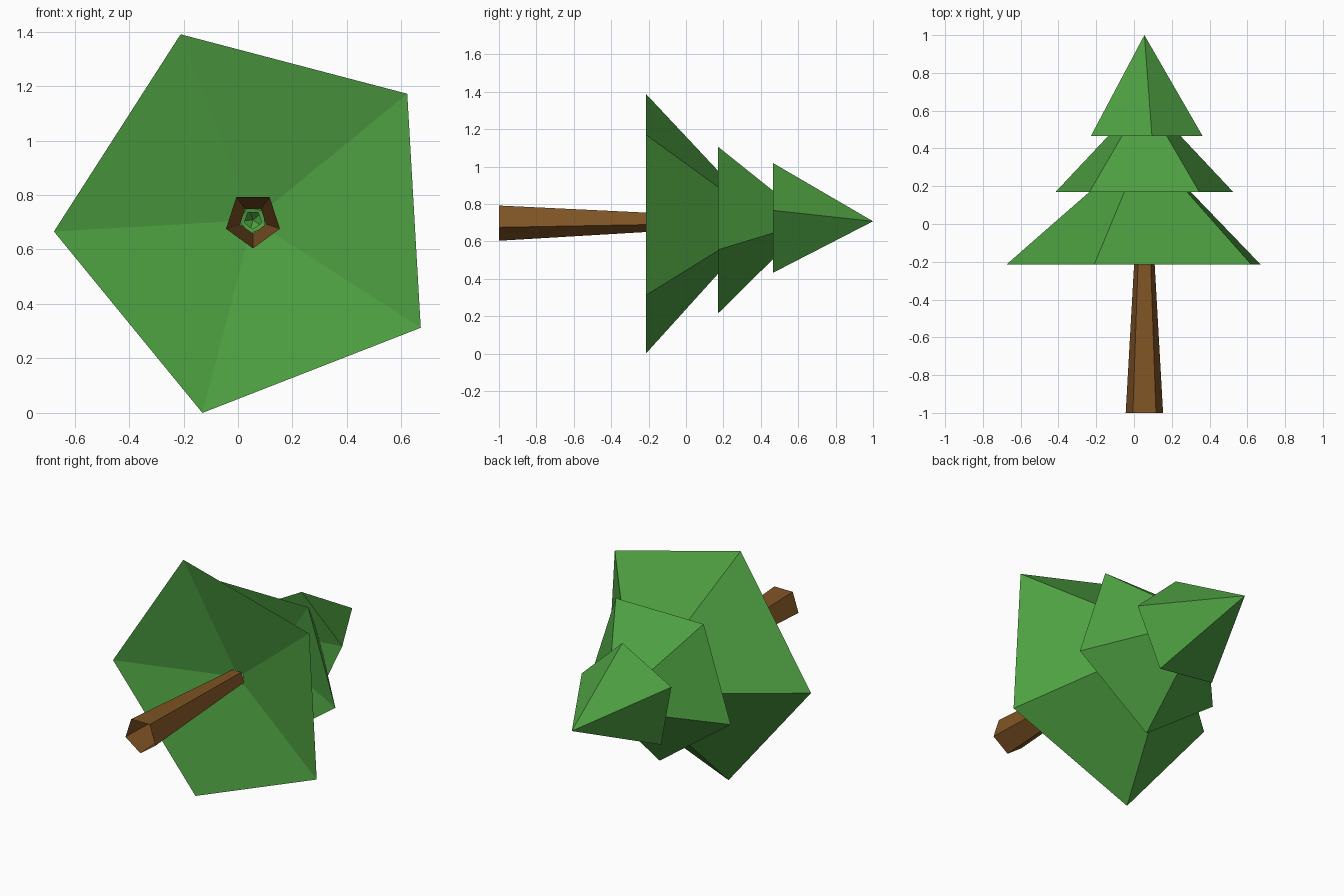
import bpy, bmesh
from math import cos, sin, radians

SIDES = 5
AXIS_X, AXIS_Z = 0.055, 0.708      # the tree lies along y on this axis

cube = bpy.data.objects.get("Cube")
if cube:
    bpy.data.objects.remove(cube, do_unlink=True)


def make_material(name, rgb):
    mat = bpy.data.materials.new(name)
    mat.use_nodes = True
    mat.diffuse_color = (*rgb, 1)
    mat.node_tree.nodes["Principled BSDF"].inputs["Base Color"].default_value = (*rgb, 1)
    return mat


def make_shell(name, rings, angle, mat, tip=None):
    """Loft five-sided rings given as (radius, y), optionally closed at a tip."""
    bm = bmesh.new()
    loops = []
    for radius, y in rings:
        loop = []
        for i in range(SIDES):
            a = radians(angle + i * 360 / SIDES)
            loop.append(bm.verts.new((AXIS_X + radius * cos(a), y, AXIS_Z + radius * sin(a))))
        loops.append(loop)
    for low, high in zip(loops, loops[1:]):
        for i in range(SIDES):
            j = (i + 1) % SIDES
            bm.faces.new((low[j], low[i], high[i], high[j]))
    if tip is not None:
        top = bm.verts.new((AXIS_X, tip, AXIS_Z))
        for i in range(SIDES):
            bm.faces.new((loops[-1][(i + 1) % SIDES], loops[-1][i], top))
    bmesh.ops.recalc_face_normals(bm, faces=bm.faces)
    mesh = bpy.data.meshes.new(name)
    bm.to_mesh(mesh)
    bm.free()
    mesh.materials.append(mat)
    obj = bpy.data.objects.new(name, mesh)
    bpy.context.collection.objects.link(obj)
    return obj


leaf = make_material("leaf_green", (0.076, 0.35, 0.054))
bark = make_material("bark_brown", (0.216, 0.089, 0.018))

# Trunk: open tapered tube
make_shell("trunk", [(0.104, -1.0), (0.05, -0.09)], -90, bark)

# Foliage tiers: small open hub, wide rim, pointed tip
tiers = [
    ("lower_foliage", 0.732, -0.215, 0.425, 39.3),
    ("middle_foliage", 0.494, 0.17, 0.67, -90),
    ("upper_foliage", 0.314, 0.465, 1.0, 82.7),
]
for name, radius, base, tip, angle in tiers:
    hub = (radius * 0.068, base + radius * 0.175)
    make_shell(name, [hub, (radius, base)], angle, leaf, tip)
